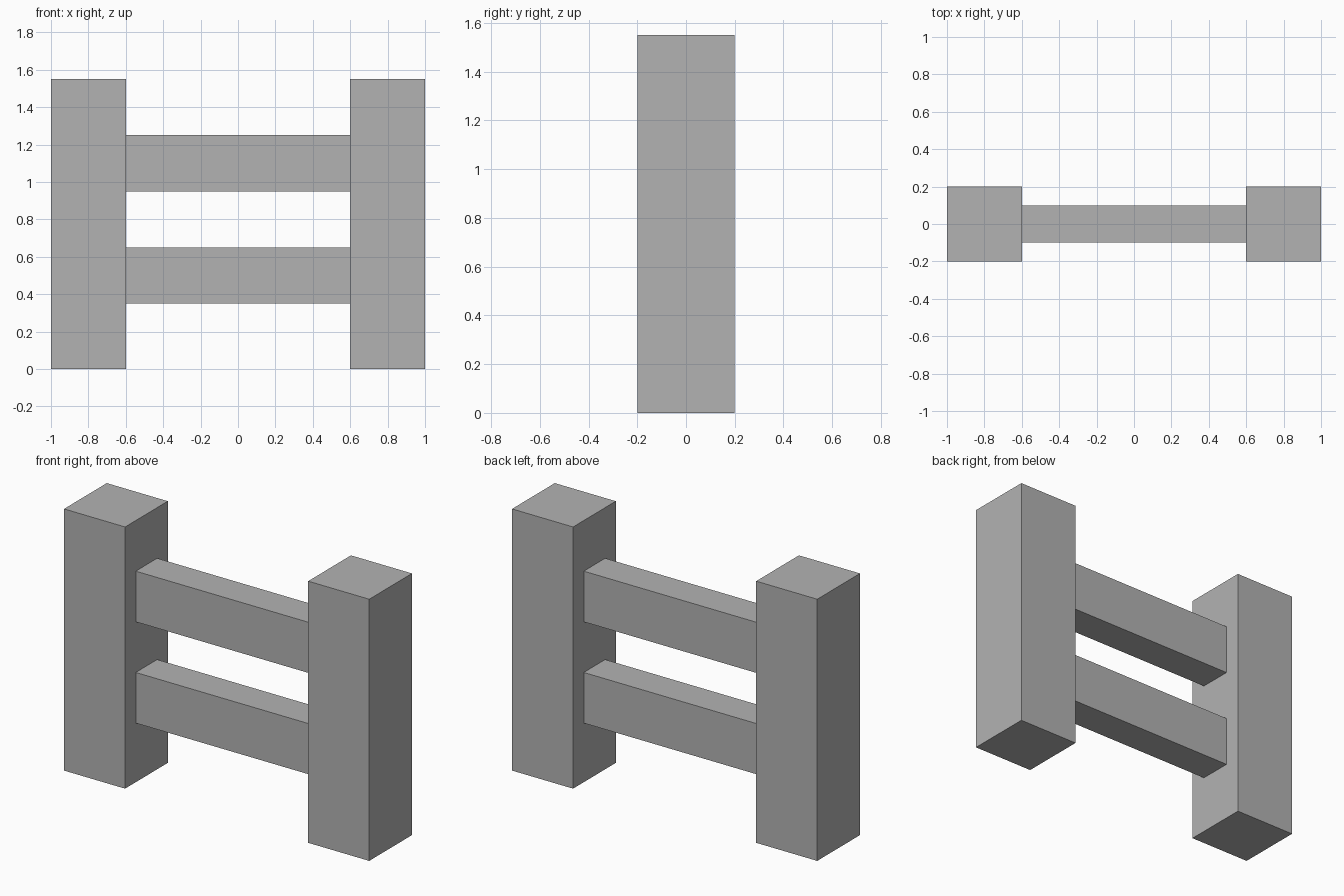
import bpy

cube = bpy.data.objects.get("Cube")
if cube:
    bpy.data.objects.remove(cube, do_unlink=True)

# Single plain grey
GREY = (0.45, 0.45, 0.45, 1.0)
grey = bpy.data.materials.new("plain_grey")
grey.use_nodes = True
grey.diffuse_color = GREY
grey.node_tree.nodes["Principled BSDF"].inputs["Base Color"].default_value = GREY


def box(name, size, centre):
    """Add a flat-shaded box with its size baked into the mesh."""
    bpy.ops.mesh.primitive_cube_add(size=1, location=centre)
    obj = bpy.context.object
    obj.name = obj.data.name = name
    obj.scale = size
    bpy.ops.object.transform_apply(location=False, rotation=False, scale=True)
    obj.data.materials.append(grey)
    return obj


POST_WIDTH, POST_HEIGHT = 0.4, 1.55
POST_X = 0.8
RAIL_DEPTH, RAIL_HEIGHT = 0.2, 0.3

# Square posts at both ends
for side, sign in (("left", 1), ("right", -1)):
    box(f"{side}_post", (POST_WIDTH, POST_WIDTH, POST_HEIGHT),
        (sign * POST_X, 0, POST_HEIGHT / 2))

# Horizontal rails spanning the gap between the posts
rail_length = 2 * POST_X - POST_WIDTH
for level, z in (("lower", 0.5), ("upper", 1.1)):
    box(f"{level}_rail", (rail_length, RAIL_DEPTH, RAIL_HEIGHT), (0, 0, z))
